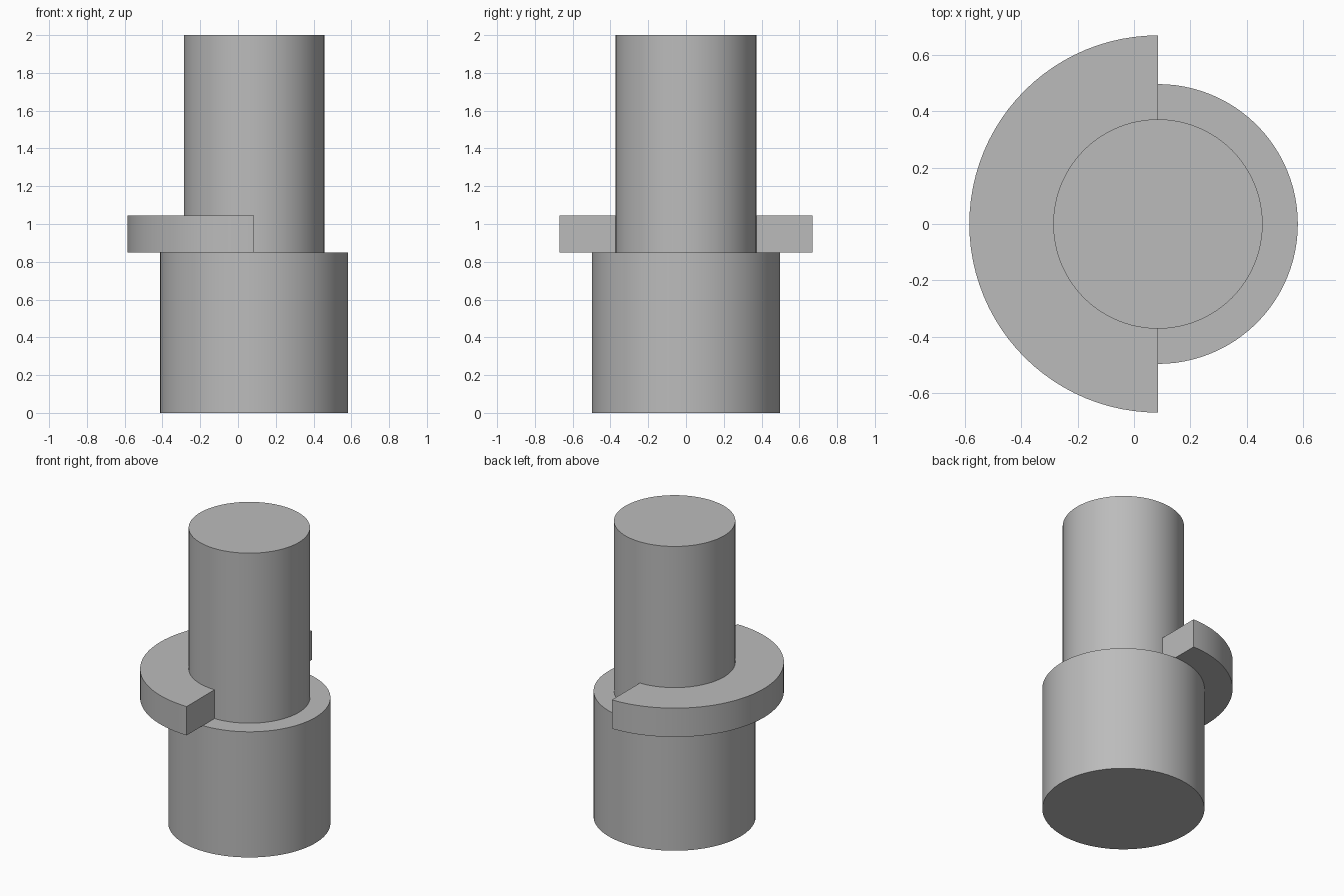
import bpy, bmesh
from math import cos, sin, pi, radians

cube = bpy.data.objects.get("Cube")
if cube:
    bpy.data.objects.remove(cube, do_unlink=True)

AXIS_X = 0.085
SHAFT_R, BASE_R, COLLAR_R = 0.372, 0.497, 0.67
STEP_Z, COLLAR_Z, TOP_Z = 0.85, 1.045, 2.0

grey = bpy.data.materials.new("plain grey")
grey.use_nodes = True
colour = (0.5, 0.5, 0.5, 1)
grey.diffuse_color = colour
grey.node_tree.nodes["Principled BSDF"].inputs["Base Color"].default_value = colour


def finish(name, bm):
    bmesh.ops.recalc_face_normals(bm, faces=bm.faces)
    mesh = bpy.data.meshes.new(name)
    bm.to_mesh(mesh)
    bm.free()
    obj = bpy.data.objects.new(name, mesh)
    obj.location.x = AXIS_X
    mesh.materials.append(grey)
    bpy.context.collection.objects.link(obj)
    bpy.ops.object.select_all(action='DESELECT')
    obj.select_set(True)
    bpy.context.view_layer.objects.active = obj
    bpy.ops.object.shade_smooth_by_angle(angle=radians(30))
    return obj


def revolve(name, profile, start, sweep, steps, closed_profile):
    """Sweep an (r, z) profile about the axis and cap its open ends."""
    full = sweep >= 2 * pi
    bm = bmesh.new()
    rings = []
    for i in range(steps if full else steps + 1):
        a = start + sweep * i / steps
        rings.append([bm.verts.new((r * cos(a), r * sin(a), z)) for r, z in profile])
    n = len(profile)
    for i in range(steps):
        a, b = rings[i], rings[(i + 1) % len(rings)]
        for j in range(n if closed_profile else n - 1):
            k = (j + 1) % n
            bm.faces.new((a[j], b[j], b[k], a[k]))
    if full:
        bm.faces.new([r[0] for r in rings])
        bm.faces.new([r[-1] for r in rings])
    else:
        bm.faces.new(rings[0])
        bm.faces.new(rings[-1])
    return finish(name, bm)


# Stepped shaft: wide base with a narrower column above
revolve("stepped_shaft",
        [(BASE_R, 0), (BASE_R, STEP_Z), (SHAFT_R, STEP_Z), (SHAFT_R, TOP_Z)],
        0, 2 * pi, 96, False)

# Half-ring collar resting on the step, on the -x side
revolve("half_collar",
        [(SHAFT_R, STEP_Z), (COLLAR_R, STEP_Z), (COLLAR_R, COLLAR_Z), (SHAFT_R, COLLAR_Z)],
        pi / 2, pi, 48, True)
